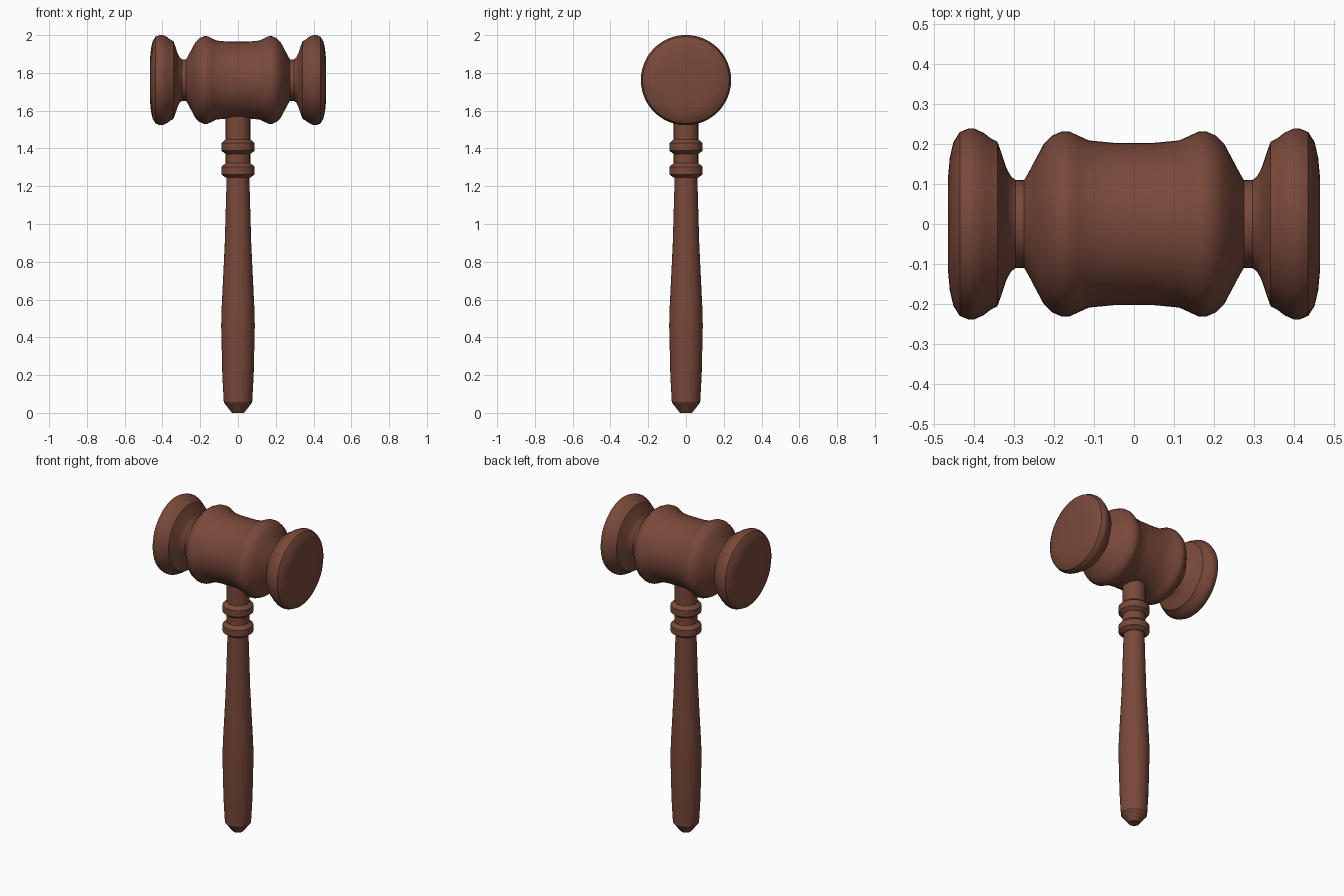
import bpy, math
from mathutils import Matrix

if "Cube" in bpy.data.objects:
    bpy.data.objects.remove(bpy.data.objects["Cube"])

wood = bpy.data.materials.new("brown wood")
wood.diffuse_color = (0.19, 0.066, 0.043, 1)
wood.use_nodes = True
wood.node_tree.nodes["Principled BSDF"].inputs["Base Color"].default_value = wood.diffuse_color


def lathe(name, profile, matrix, sides=48):
    """Turn a list of (radius, height) points around z, then place it."""
    verts, faces = [], []
    for r, h in profile:
        for i in range(sides):
            a = 2 * math.pi * i / sides
            verts.append((r * math.cos(a), r * math.sin(a), h))
    for k in range(len(profile) - 1):
        for i in range(sides):
            j = (i + 1) % sides
            faces.append((k * sides + i, k * sides + j,
                          (k + 1) * sides + j, (k + 1) * sides + i))
    faces.append(tuple(reversed(range(sides))))
    faces.append(tuple(range(len(verts) - sides, len(verts))))
    mesh = bpy.data.meshes.new(name)
    mesh.from_pydata(verts, [], faces)
    mesh.transform(matrix)
    mesh.materials.append(wood)
    ob = bpy.data.objects.new(name, mesh)
    bpy.context.collection.objects.link(ob)
    bpy.ops.object.select_all(action='DESELECT')
    ob.select_set(True)
    bpy.context.view_layer.objects.active = ob
    bpy.ops.object.shade_smooth_by_angle(angle=math.radians(30))
    return ob


# Mallet head: half profile from the middle outward, mirrored
half = [(0.203, 0.05), (0.209, 0.113), (0.220, 0.137), (0.232, 0.163),
        (0.232, 0.180), (0.221, 0.205), (0.200, 0.226), (0.155, 0.250),
        (0.123, 0.267), (0.110, 0.275), (0.110, 0.296), (0.119, 0.308),
        (0.142, 0.320), (0.182, 0.333), (0.206, 0.342), (0.214, 0.358),
        (0.228, 0.376), (0.239, 0.400), (0.239, 0.414), (0.230, 0.436),
        (0.205, 0.452), (0.165, 0.461), (0.110, 0.466)]
head = [(r, -h) for r, h in reversed(half)] + half
lathe("mallet_head", head,
      Matrix.Translation((0, 0, 1.762)) @ Matrix.Rotation(math.pi / 2, 4, 'Y'))

# Handle with two turned rings near the top
handle = [(0.032, 0), (0.075, 0.055), (0.083, 0.20), (0.089, 0.46),
          (0.087, 0.55), (0.077, 0.75), (0.070, 0.90), (0.062, 1.18),
          (0.060, 1.245)]
for z in (1.245, 1.37):
    handle += [(0.065, z), (0.088, z + 0.018), (0.088, z + 0.058), (0.065, z + 0.078)]
handle += [(0.065, 1.62)]
lathe("handle", handle, Matrix.Identity(4))
